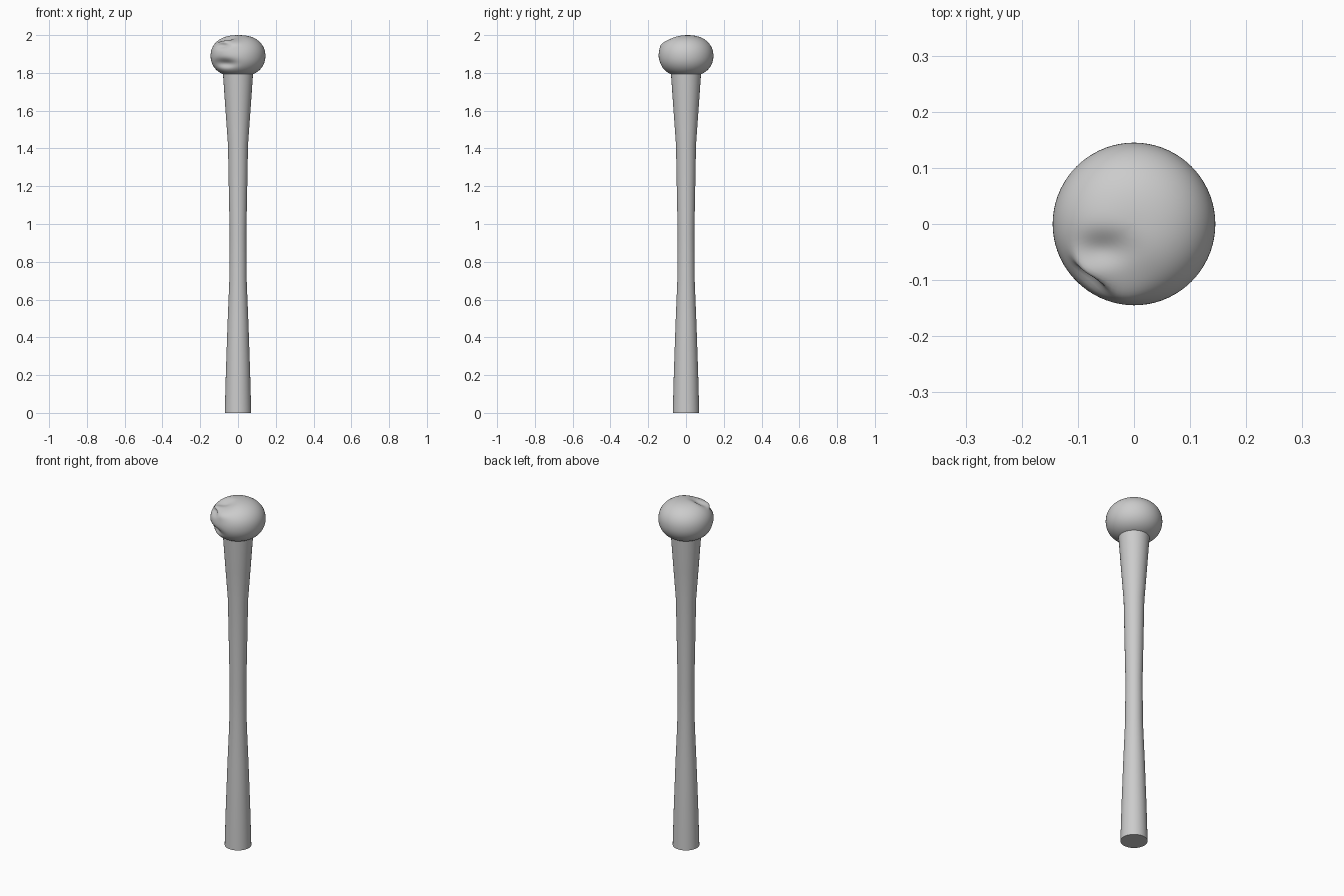
import bpy, bmesh, math
from mathutils import Vector

if "Cube" in bpy.data.objects:
    bpy.data.objects.remove(bpy.data.objects["Cube"])


def lathe(name, profile, sides):
    """Revolve (radius, z) points around the z axis, closing both ends."""
    bm = bmesh.new()
    rings = []
    for r, z in profile:
        rings.append([bm.verts.new((r * math.cos(2 * math.pi * i / sides),
                                    r * math.sin(2 * math.pi * i / sides), z))
                      for i in range(sides)])
    for a, b in zip(rings, rings[1:]):
        for i in range(sides):
            j = (i + 1) % sides
            bm.faces.new((a[i], a[j], b[j], b[i]))
    bm.faces.new(rings[0][::-1])
    bm.faces.new(rings[-1])
    mesh = bpy.data.meshes.new(name)
    bm.to_mesh(mesh)
    bm.free()
    obj = bpy.data.objects.new(name, mesh)
    bpy.context.collection.objects.link(obj)
    bpy.ops.object.select_all(action='DESELECT')
    obj.select_set(True)
    bpy.context.view_layer.objects.active = obj
    return obj


# Shaft: slim in the middle, flared at both ends
lathe("shaft", [(0.070, 0), (0.064, 0.22), (0.055, 0.48), (0.046, 0.70),
                (0.044, 0.95), (0.048, 1.15), (0.053, 1.42), (0.066, 1.60),
                (0.080, 1.80)], 32)
bpy.ops.object.shade_smooth_by_angle(angle=math.radians(40))

# Head: a squat rounded knob
steps = 48
profile = []
for k in range(steps + 1):
    t = math.pi * (0.004 + 0.992 * k / steps)
    c, s = -math.cos(t), math.sin(t)
    profile.append((0.145 * s ** 0.82,
                    1.89 + 0.11 * math.copysign(abs(c) ** 0.95, c)))
head = lathe("head", profile, 72)

# Dents and lumps on the front left and the top: centre, spread, push
dents = [
    ((-0.055, -0.045, 1.995), (0.050, 0.030, 0.06), (0, 0, -0.020)),
    ((-0.010, -0.085, 1.980), (0.050, 0.035, 0.06), (0, 0, -0.006)),
    ((-0.075, -0.120, 1.850), (0.060, 0.060, 0.022), (0.013, 0.020, 0)),
    ((-0.085, -0.105, 1.945), (0.035, 0.035, 0.015), (0.010, 0.014, 0)),
    ((-0.095, -0.085, 1.970), (0.035, 0.035, 0.018), (-0.008, -0.008, 0.006)),
    ((-0.030, -0.130, 1.955), (0.050, 0.035, 0.025), (0, -0.008, 0)),
]
for v in head.data.vertices:
    p = v.co.copy()
    for centre, spread, push in dents:
        d = sum(((p[i] - centre[i]) / spread[i]) ** 2 for i in range(3))
        v.co += Vector(push) * math.exp(-d)
bpy.ops.object.shade_smooth()
